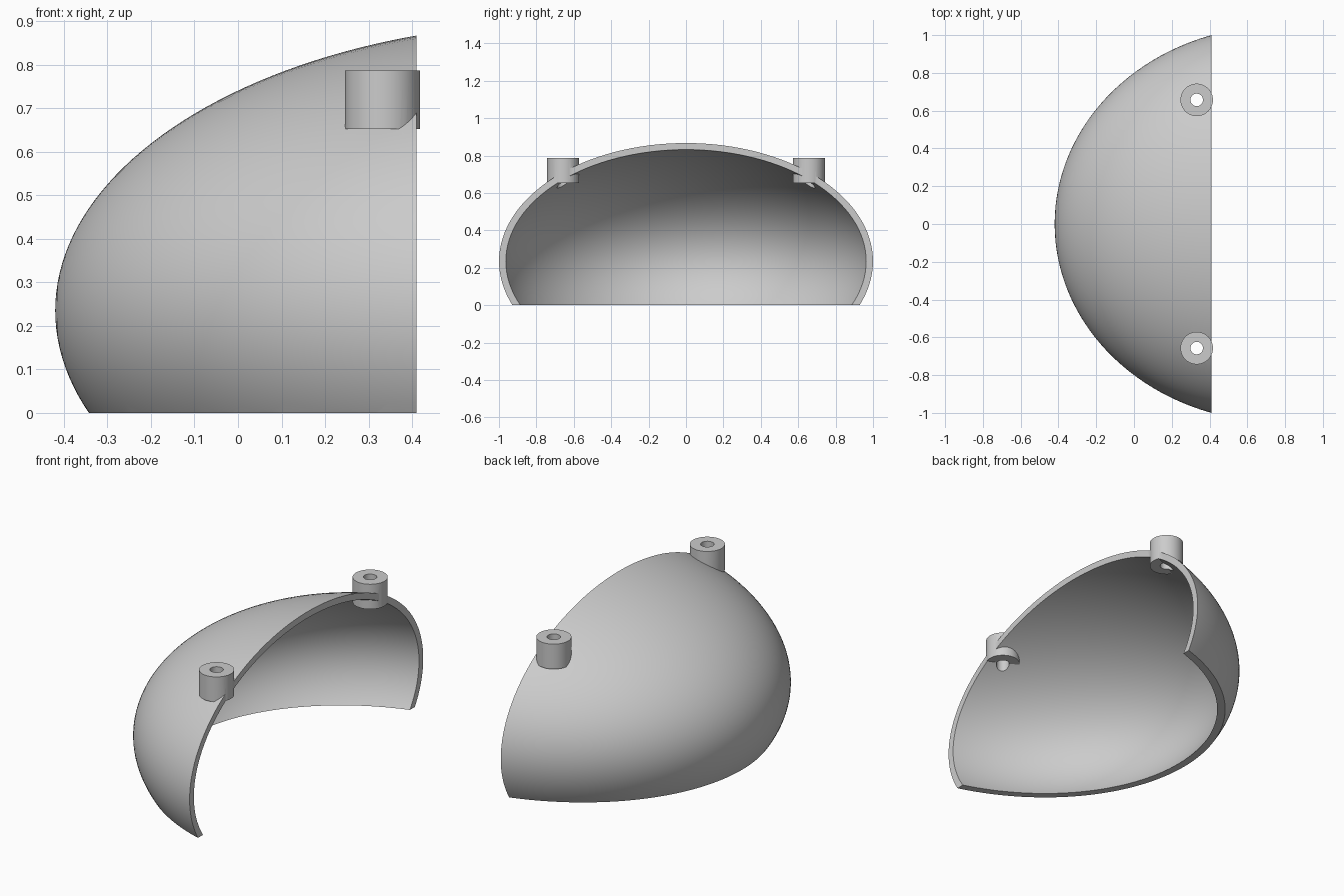
import bpy
import bmesh
import math
from mathutils import Matrix, Vector

if "Cube" in bpy.data.objects:
    bpy.data.objects.remove(bpy.data.objects["Cube"])

grey = bpy.data.materials.new("light grey")
grey.diffuse_color = (0.6, 0.6, 0.6, 1)
grey.use_nodes = True
grey.node_tree.nodes["Principled BSDF"].inputs["Base Color"].default_value = grey.diffuse_color

CENTRE = Vector((0.77, 0, 0.235))
AXES = Vector((1.19, 1.049, 0.663))
WALL = 0.035
OPEN_X = 0.41


def finish(bm, name):
    mesh = bpy.data.meshes.new(name)
    bm.to_mesh(mesh)
    bm.free()
    obj = bpy.data.objects.new(name, mesh)
    bpy.context.collection.objects.link(obj)
    obj.data.materials.append(grey)
    return obj


def ellipsoid(name, axes):
    bm = bmesh.new()
    bmesh.ops.create_uvsphere(bm, u_segments=128, v_segments=96, radius=1)
    bm.transform(Matrix.Translation(CENTRE) @ Matrix.Diagonal(axes).to_4x4()
                 @ Matrix.Rotation(math.pi / 2, 4, 'Y'))
    return finish(bm, name)


def cylinder(name, radius, x, y, z0, z1):
    bm = bmesh.new()
    bmesh.ops.create_cone(bm, cap_ends=True, segments=64, radius1=radius,
                          radius2=radius, depth=z1 - z0)
    bm.transform(Matrix.Translation((x, y, (z0 + z1) / 2)))
    return finish(bm, name)


def box(name, lo, hi):
    bm = bmesh.new()
    bmesh.ops.create_cube(bm, size=1)
    lo, hi = Vector(lo), Vector(hi)
    bm.transform(Matrix.Translation((lo + hi) / 2) @ Matrix.Diagonal(hi - lo).to_4x4())
    return finish(bm, name)


def combine(target, other, operation):
    mod = target.modifiers.new("boolean", 'BOOLEAN')
    mod.operation = operation
    mod.solver = 'EXACT'
    mod.object = other
    bpy.context.view_layer.update()
    graph = bpy.context.evaluated_depsgraph_get()
    mesh = bpy.data.meshes.new_from_object(target.evaluated_get(graph))
    target.modifiers.clear()
    target.data = mesh
    bpy.data.objects.remove(other)


# Hollow ellipsoidal hood, open at the base and along one side
hood = ellipsoid("hood", AXES)
combine(hood, ellipsoid("hollow", AXES - Vector((WALL,) * 3)), 'DIFFERENCE')
combine(hood, box("trim", (-1, -2, 0), (OPEN_X, 2, 2)), 'INTERSECT')

# Two mounting bosses with bolt holes that run through the wall
for side in (-1, 1):
    combine(hood, cylinder("boss", 0.086, 0.332, side * 0.657, 0.652, 0.787), 'UNION')
for side in (-1, 1):
    combine(hood, cylinder("hole", 0.033, 0.332, side * 0.657, 0.4, 1.0), 'DIFFERENCE')

# One material and crisp edges
hood.data.materials.clear()
hood.data.materials.append(grey)
for face in hood.data.polygons:
    face.material_index = 0
bpy.ops.object.select_all(action='DESELECT')
hood.select_set(True)
bpy.context.view_layer.objects.active = hood
bpy.ops.object.shade_smooth_by_angle(angle=math.radians(30))
